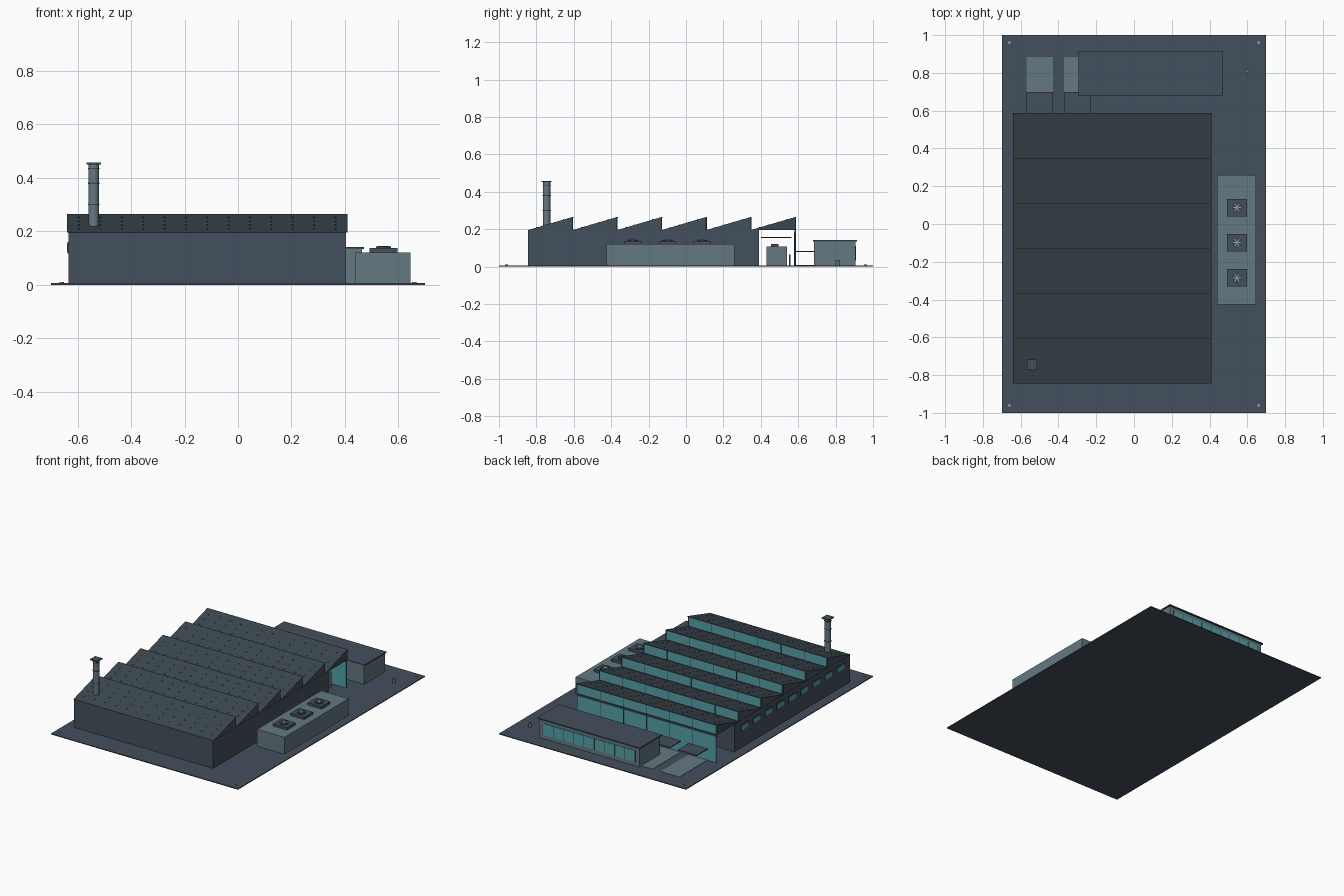
import bpy, bmesh
from mathutils import Matrix, Vector

cube = bpy.data.objects.get("Cube")
if cube:
    bpy.data.objects.remove(cube, do_unlink=True)


def material(name, rgb):
    lin = [((c / 255 + 0.055) / 1.055) ** 2.4 for c in rgb] + [1.0]
    m = bpy.data.materials.new(name)
    m.use_nodes = True
    m.diffuse_color = lin
    m.node_tree.nodes["Principled BSDF"].inputs["Base Color"].default_value = lin
    return m


SLATE = material("slate_wall", (68, 80, 93))
ROOF = material("dark_roof", (58, 71, 79))
PANEL = material("grey_green_panel", (99, 121, 129))
GLASS = material("teal_glass", (83, 160, 167))
PALE = material("pale_metal", (140, 160, 166))


def finish(name, bm, *mats):
    mesh = bpy.data.meshes.new(name)
    bmesh.ops.recalc_face_normals(bm, faces=bm.faces)
    bm.to_mesh(mesh)
    bm.free()
    for m in mats:
        mesh.materials.append(m)
    ob = bpy.data.objects.new(name, mesh)
    bpy.context.collection.objects.link(ob)
    return ob


def add_box(bm, x, y, z):
    lo, hi = Vector((x[0], y[0], z[0])), Vector((x[1], y[1], z[1]))
    mat = Matrix.Translation((lo + hi) / 2) @ Matrix.Diagonal((*(hi - lo), 1))
    bmesh.ops.create_cube(bm, size=1, matrix=mat)


def boxes(name, mat, specs):
    bm = bmesh.new()
    for spec in specs:
        add_box(bm, *spec)
    return finish(name, bm, mat)


def box(name, mat, x, y, z):
    return boxes(name, mat, [(x, y, z)])


def cylinders(name, mat, spots, r, z, sides=24):
    bm = bmesh.new()
    for x, y in spots:
        bmesh.ops.create_cone(bm, cap_ends=True, segments=sides, radius1=r, radius2=r,
                              depth=z[1] - z[0],
                              matrix=Matrix.Translation((x, y, sum(z) / 2)))
    ob = finish(name, bm, mat)
    for p in ob.data.polygons:
        p.use_smooth = abs(p.normal.z) < 0.5
    ob.data.set_sharp_from_angle(angle=0.6)
    return ob


# Ground slab with corner markers and a hydrant
GROUND = 0.006
box("ground_slab", SLATE, (-0.7, 0.7), (-1, 1), (0, GROUND))
cylinders("corner_marker", PALE, [(sx * 0.66, sy * 0.96) for sx in (-1, 1) for sy in (-1, 1)],
          0.008, (GROUND, 0.01), 12)
cylinders("hydrant", PANEL, [(0.6, 0.81)], 0.01, (GROUND, 0.035), 12)

# Main hall
LEFT, RIGHT, FRONT = -0.635, 0.405, -0.845
EAVE, RIDGE, PITCH, TEETH = 0.195, 0.265, 0.2383, 6
BACK = FRONT + PITCH * TEETH
box("hall_body", SLATE, (LEFT, RIGHT), (FRONT, 0.39), (GROUND, EAVE))

# Sawtooth roof: one prism per tooth, wall colour on the gable ends
bm = bmesh.new()
for i in range(TEETH):
    y0, y1 = FRONT + i * PITCH, FRONT + (i + 1) * PITCH
    tri = bm.faces.new([bm.verts.new((LEFT - 0.005, y, z))
                        for y, z in ((y0, EAVE), (y1, EAVE), (y1, RIDGE))])
    out = bmesh.ops.extrude_face_region(bm, geom=[tri])["geom"]
    verts = [v for v in out if isinstance(v, bmesh.types.BMVert)]
    bmesh.ops.translate(bm, verts=verts, vec=(RIGHT - LEFT + 0.01, 0, 0))
bm.normal_update()
for f in bm.faces:
    is_end = len(f.verts) == 3
    f.material_index = int(is_end and f.calc_center_median().y < BACK - PITCH)
finish("sawtooth_roof", bm, ROOF, SLATE)

# Roof studs following each slope
studs = []
for i in range(TEETH):
    for row in range(1, 5):
        t = row / 5
        y, z = FRONT + (i + t) * PITCH, EAVE + t * (RIDGE - EAVE)
        for col in range(13):
            x = LEFT + 0.04 + col * 0.08
            studs.append(((x - 0.003, x + 0.003), (y - 0.003, y + 0.003), (z - 0.002, z + 0.002)))
boxes("roof_stud", ROOF, studs)

# North lights with mullions on every tooth
panes, bars, caps = [], [], []
BAYS = 6
bay = (RIGHT - LEFT) / BAYS
for i in range(TEETH):
    y = FRONT + (i + 1) * PITCH
    panes.append(((LEFT + 0.005, RIGHT - 0.005), (y - 0.001, y + 0.002), (EAVE + 0.007, RIDGE - 0.006)))
    caps.append(((LEFT - 0.005, RIGHT + 0.005), (y - 0.001, y + 0.004), (RIDGE - 0.006, RIDGE)))
    for k in range(1, BAYS):
        x = LEFT + k * bay
        bars.append(((x - 0.002, x + 0.002), (y, y + 0.003), (EAVE, RIDGE - 0.006)))
boxes("roof_glazing", GLASS, panes)
boxes("roof_mullion", ROOF, bars)
boxes("ridge_cap", ROOF, caps)

# Glazed rear wall standing clear of the hall body
box("rear_glass_wall", GLASS, (LEFT, RIGHT), (BACK - 0.006, BACK), (GROUND, 0.183))
box("rear_beam", ROOF, (LEFT, RIGHT), (BACK - 0.006, BACK + 0.003), (0.183, EAVE))
boxes("rear_mullion", ROOF, [((LEFT + k * bay - 0.002, LEFT + k * bay + 0.002),
                             (BACK - 0.008, BACK + 0.002), (GROUND, 0.183)) for k in range(1, BAYS)])

# Machinery and rail in the open rear bay
xs = (-0.35, -0.05, 0.25)
boxes("machine_body", PANEL, [((x - 0.07, x + 0.07), (0.43, 0.54), (GROUND, 0.108)) for x in xs])
boxes("machine_cap", SLATE, [((x - 0.02, x + 0.02), (0.455, 0.495), (0.108, 0.12)) for x in xs])
boxes("machine_console", ROOF, [((x - 0.02, x + 0.02), (0.55, 0.56), (GROUND, 0.065)) for x in xs])
box("crane_rail", ROOF, (-0.1, -0.08), (0.4, 0.565), (0.153, 0.157))

# Window row along the side wall
rows = [0.28 - 0.128 * k for k in range(9)]
boxes("side_window_frame", ROOF, [((LEFT - 0.003, LEFT), (y - 0.044, y + 0.044), (0.118, 0.16)) for y in rows])
boxes("side_window", GLASS, [((LEFT - 0.005, LEFT), (y - 0.039, y + 0.039), (0.123, 0.155)) for y in rows])

# Loading docks: pads, canopies and doors
for x in (-0.5, -0.3):
    span = (x - 0.07, x + 0.07)
    box("dock_pad", PANEL, span, (BACK, 0.885), (GROUND, 0.008))
    box("dock_canopy", SLATE, span, (BACK, 0.7), (0.078, 0.084))

# Chimney
cx, cy = -0.54, -0.745
cylinders("chimney", PANEL, [(cx, cy)], 0.02, (EAVE, 0.452))
for z in (0.3, 0.38, 0.435):
    cylinders("chimney_ring", ROOF, [(cx, cy)], 0.022, (z - 0.002, z + 0.002))
box("chimney_cap", SLATE, (cx - 0.027, cx + 0.027), (cy - 0.027, cy + 0.027), (0.451, 0.458))

# Side plant block with three fan units
box("plant_block", PANEL, (0.44, 0.645), (-0.425, 0.26), (GROUND, 0.12))
fx, fans = 0.545, (0.087, -0.099, -0.285)
boxes("fan_housing", SLATE, [((fx - 0.052, fx + 0.052), (y - 0.046, y + 0.046), (0.12, 0.137)) for y in fans])
spots = [(fx, y) for y in fans]
cylinders("fan_rim", ROOF, spots, 0.028, (0.137, 0.143))
bm = bmesh.new()
for x, y in spots:
    for k in range(3):
        turn = Matrix.Translation((x, y, 0.144)) @ Matrix.Rotation(k * 1.0472, 4, "Z")
        bmesh.ops.create_cube(bm, size=1, matrix=turn @ Matrix.Diagonal((0.044, 0.005, 0.002, 1)))
finish("fan_blade", bm, PALE)

# Rear office with ribbon window
box("office_body", PANEL, (-0.285, 0.465), (0.685, 0.906), (GROUND, 0.134))
box("office_roof", SLATE, (-0.295, 0.472), (0.68, 0.915), (0.134, 0.142))
w0, w1, count = -0.255, 0.434, 9
box("office_window", GLASS, (w0, w1), (0.904, 0.909), (0.033, 0.11))
step = (w1 - w0) / count
boxes("office_mullion", ROOF, [((w0 + k * step - 0.0015, w0 + k * step + 0.0015),
                               (0.905, 0.91), (0.033, 0.11)) for k in range(count + 1)])
